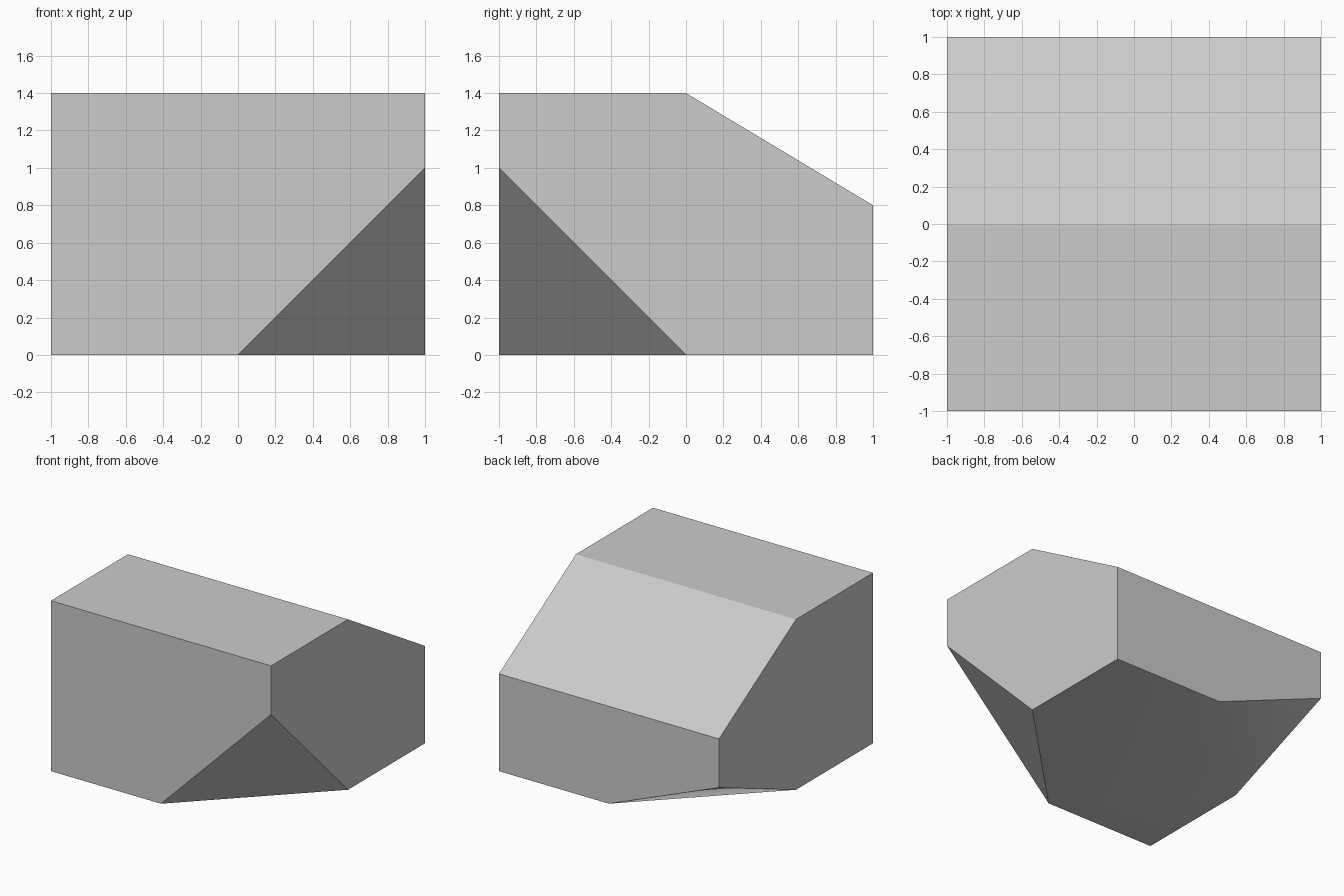
import bpy
import bmesh
import math
from mathutils import Matrix, Vector

default = bpy.data.objects.get("Cube")
if default:
    bpy.data.objects.remove(default, do_unlink=True)


def make_material(name, colour):
    mat = bpy.data.materials.new(name)
    mat.use_nodes = True
    mat.diffuse_color = colour
    mat.node_tree.nodes["Principled BSDF"].inputs["Base Color"].default_value = colour
    return mat


def slice_off(bm, point, normal):
    """Remove everything beyond the plane and cap the opening."""
    cut = bmesh.ops.bisect_plane(
        bm, geom=bm.verts[:] + bm.edges[:] + bm.faces[:], dist=0.0001,
        plane_co=point, plane_no=Vector(normal).normalized(), clear_outer=True)
    rim = [e for e in cut["geom_cut"] if isinstance(e, bmesh.types.BMEdge)]
    bmesh.ops.edgeloop_fill(bm, edges=rim)


# Main block
width, depth, height = 2, 2, 1.4
bm = bmesh.new()
bmesh.ops.create_cube(
    bm, size=1,
    matrix=Matrix.Translation((0, 0, height / 2)) @ Matrix.Diagonal((width, depth, height, 1)))

# Sloped back of the top
slice_off(bm, (0, 0, height), (0, 0.6, 1))
# Steep cut at the front lower corner
slice_off(bm, (1, 0, 0), (1, -1, -1))
# Shallow cut at the opposite lower corner
slice_off(bm, (-1, 0, 0), (-1, 1, -2.5))

bmesh.ops.recalc_face_normals(bm, faces=bm.faces[:])
mesh = bpy.data.meshes.new("cut_block")
bm.to_mesh(mesh)
bm.free()

block = bpy.data.objects.new("cut_block", mesh)
bpy.context.collection.objects.link(block)
mesh.materials.append(make_material("light_grey", (0.6, 0.6, 0.6, 1)))

# Smooth shading that keeps all but the shallowest edge sharp
bpy.ops.object.select_all(action="DESELECT")
block.select_set(True)
bpy.context.view_layer.objects.active = block
bpy.ops.object.shade_smooth_by_angle(angle=math.radians(30))
